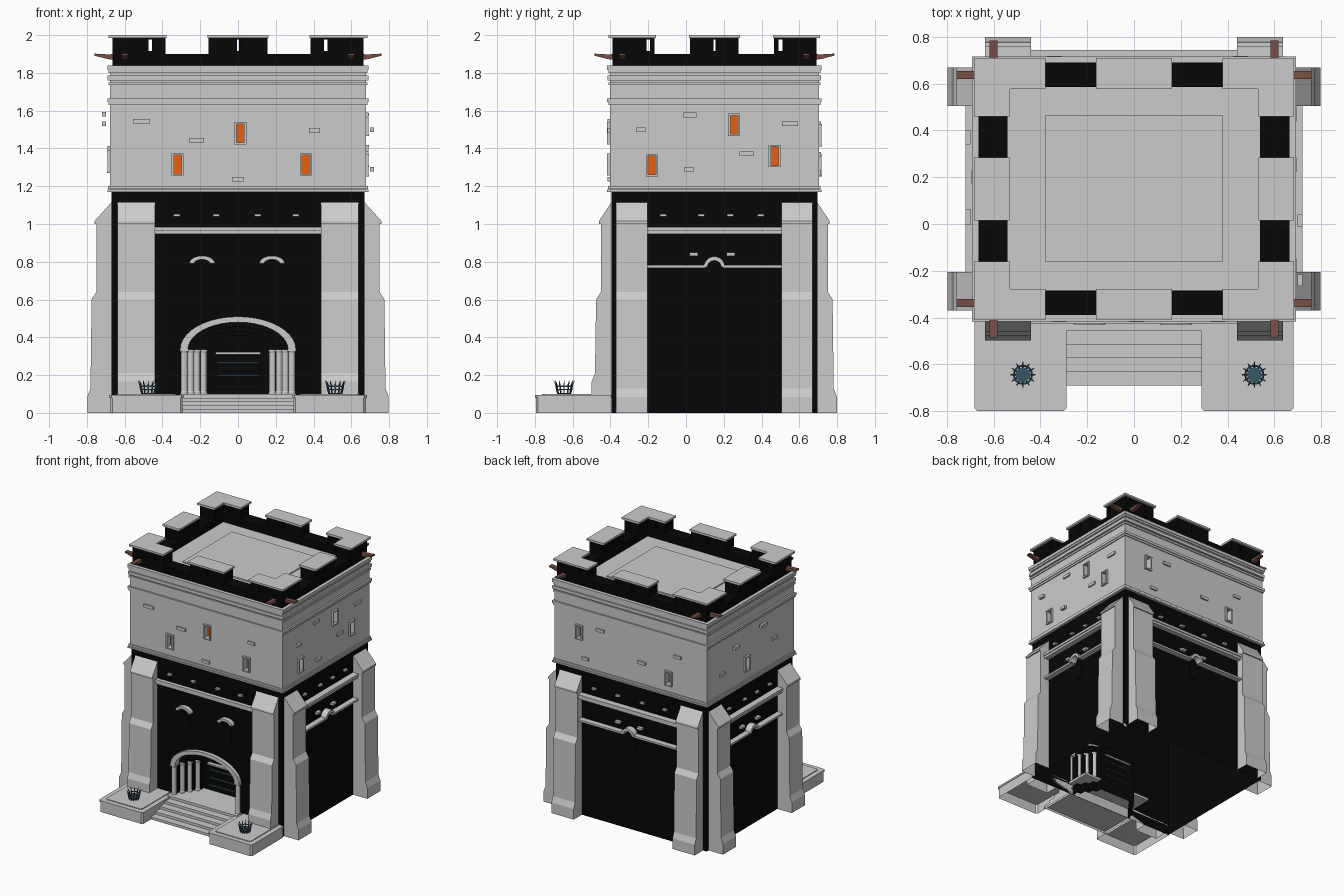
import bpy, bmesh, math
from mathutils import Vector

if "Cube" in bpy.data.objects:
    bpy.data.objects.remove(bpy.data.objects["Cube"])

HX, HY, CY = 0.67, 0.545, 0.15      # lower wall half sizes and centre in y
FRONT, RIGHT, BACK, LEFT = range(4)


def material(name, col):
    m = bpy.data.materials.new(name)
    m.diffuse_color = (*col, 1)
    m.use_nodes = True
    m.node_tree.nodes["Principled BSDF"].inputs["Base Color"].default_value = m.diffuse_color
    return m


BLACK = material("dark_stone", (0.002, 0.002, 0.002))
ORANGE = material("lit_window", (0.8, 0.12, 0.005))
BROWN = material("copper", (0.19, 0.08, 0.06))
BLUE = material("iron", (0.04, 0.09, 0.13))


def at(side, u, d, z):
    """Point on a wall: u to the right seen from outside, d outwards, z up."""
    if side == FRONT: return Vector((u, CY - HY - d, z))
    if side == RIGHT: return Vector((HX + d, CY + u, z))
    if side == BACK: return Vector((-u, CY + HY + d, z))
    return Vector((-HX - d, CY - u, z))


def loft(bm, loops, closed=True, caps=True):
    rows = [[bm.verts.new(p) for p in l] for l in loops]
    n = len(rows[0])
    for a, b in zip(rows, rows[1:]):
        for i in range(n if closed else n - 1):
            j = (i + 1) % n
            bm.faces.new((a[i], a[j], b[j], b[i]))
    if caps:
        bm.faces.new(rows[0][::-1])
        bm.faces.new(rows[-1])


def box(bm, x0, x1, y0, y1, z0, z1):
    loft(bm, [[Vector(p) for p in ((x0, y0, z), (x1, y0, z), (x1, y1, z), (x0, y1, z))] for z in (z0, z1)])


def wbox(bm, side, u0, u1, d0, d1, z0, z1):
    a, b = at(side, u0, d0, z0), at(side, u1, d1, z1)
    box(bm, min(a.x, b.x), max(a.x, b.x), min(a.y, b.y), max(a.y, b.y), z0, z1)


def block(bm, side, u, z, w, h, d0, d1):
    wbox(bm, side, u - w / 2, u + w / 2, d0, d1, z - h / 2, z + h / 2)


def cyl(bm, x, y, rz, n=12):
    loft(bm, [[Vector((x + r * math.cos(2 * math.pi * i / n), y + r * math.sin(2 * math.pi * i / n), z))
               for i in range(n)] for r, z in rz])


def arch(bm, side, u, z, ow, oh, iw, ih, d0, d1, n=14):
    loops = []
    for i in range(n + 1):
        c, s = math.cos(math.pi * i / n), math.sin(math.pi * i / n)
        o, q = (u - ow * c, z + oh * s), (u - iw * c, z + ih * s)
        loops.append([at(side, p[0], d, p[1]) for p, d in ((o, d0), (o, d1), (q, d1), (q, d0))])
    loft(bm, loops)


def finish(name, bm, mat=None):
    bmesh.ops.recalc_face_normals(bm, faces=bm.faces)
    # parts standing on the ground are open below
    low = [f for f in bm.faces if all(v.co.z < 1e-4 for v in f.verts)]
    bmesh.ops.delete(bm, geom=low, context='FACES')
    me = bpy.data.meshes.new(name)
    bm.to_mesh(me)
    bm.free()
    ob = bpy.data.objects.new(name, me)
    bpy.context.collection.objects.link(ob)
    if mat: me.materials.append(mat)
    return ob


new = bmesh.new

# lower walls, open below, with a stepped arched doorway in the front
bm = new()
loft(bm, [[at(FRONT, HX, 0, z), at(BACK, -HX, 0, z), at(BACK, HX, 0, z), at(FRONT, -HX, 0, z)]
          for z in (0, 1.17)], closed=False, caps=False)


def doorway(w, h, d):
    arc = [at(FRONT, -w * math.cos(math.pi * i / 14), d, 0.33 + h * math.sin(math.pi * i / 14)) for i in range(15)]
    return [at(FRONT, -w, d, 0)] + arc + [at(FRONT, w, d, 0)]


steps = [(0.27, 0.15), (0.235, 0.125), (0.2, 0.1), (0.165, 0.08)]
loops = [doorway(w, h, d) for i, (w, h) in enumerate(steps) for d in (-0.05 * i, -0.05 * i - 0.05)]
loft(bm, loops, closed=False, caps=False)
bm.faces.new([bm.verts.new(p) for p in loops[-1]])
wall = [at(FRONT, HX, 0, 0), at(FRONT, HX, 0, 1.17), at(FRONT, -HX, 0, 1.17), at(FRONT, -HX, 0, 0)]
bm.faces.new([bm.verts.new(p) for p in loops[0] + wall])
bmesh.ops.remove_doubles(bm, verts=bm.verts, dist=1e-5)
finish("lower_walls", bm, BLACK)

# buttresses, two per side, open at the back
bm = new()
for side in range(4):
    u0, u1 = (0.44, 0.637) if side % 2 == 0 else (0.355, 0.52)
    k = 0.024 if side % 2 == 0 else 0.0
    b = 0.08 if side == FRONT else 0.0
    prof = [(0, 0), (0.128 - k, 0), (0.128 - k, 0.085 + b), (0.111 - k, 0.13 + b), (0.105 - k, 0.6),
            (0.08 - k, 0.64), (0.08 - k, 1.0), (0.09 - k, 1.0), (0.09 - k, 1.015), (0.0, 1.115)]
    for s in (-1, 1):
        loft(bm, [[at(side, s * u, d, z) for d, z in prof] for u in (u0, u1)], closed=False)
finish("buttresses", bm)

# dark panels, string courses and little window hoods between the buttresses
dark, grey = new(), new()
for side in range(4):
    w = 0.44 if side % 2 == 0 else 0.357
    o = 0.0 if side == FRONT else 0.02
    wbox(grey, side, -w, w, -0.001, 0.03 + o, 0.965, 0.985)
    wbox(grey, side, -w, w, -0.001, 0.022 + o, 0.947, 0.965)
    for u in ((-0.325, -0.115, 0.105, 0.305) if side % 2 == 0 else (-0.27, -0.07, 0.085, 0.245)):
        block(grey, side, u, 1.047, 0.034, 0.014, -0.001, 0.02)
    if side == FRONT:
        for u in (-0.19, 0.18):
            arch(grey, side, u, 0.79, 0.068, 0.042, 0.042, 0.022, -0.001, 0.035)
            block(dark, side, u, 0.71, 0.09, 0.14, -0.001, 0.006)
    else:
        arch(grey, side, 0, 0.772, 0.056, 0.056, 0.036, 0.034, -0.001, 0.05)
        block(dark, side, 0, 0.7, 0.07, 0.14, -0.001, 0.006)
        for s in (-1, 1):
            wbox(grey, side, s * 0.046, s * w, -0.001, 0.045, 0.768, 0.783)
            block(grey, side, s * 0.098 - 0.01, 0.84, 0.045, 0.018, -0.001, 0.025)
finish("dark_slits", dark, BLACK)
finish("string_courses_and_hoods", grey)

# upper storey, its mouldings and the roof slab
bm = new()
box(bm, -HX - 0.008, HX + 0.008, CY - HY - 0.008, CY + HY + 0.008, 1.17, 1.81)
upper = finish("upper_storey", bm)
bm = new()
for z0, z1, d in ((1.17, 1.182, 0.022), (1.186, 1.2, 0.017), (1.63, 1.645, 0.016),
                  (1.645, 1.665, 0.022), (1.735, 1.75, 0.016), (1.76, 1.785, 0.02), (1.8, 1.815, 0.016),
                  (1.815, 1.84, 0.022)):
    box(bm, -HX - d, HX + d, CY - HY - d, CY + HY + d, z0, z1)
box(bm, -0.38, 0.38, -0.16, 0.465, 1.83, 1.85)
finish("mouldings_and_roof", bm)

# recessed lit windows and scattered raised stones
WINDOWS = [[(-0.32, 1.315), (0.012, 1.48), (0.36, 1.315)], [(-0.33, 1.31), (0.105, 1.525), (0.32, 1.36)],
           [(-0.455, 1.47), (0.34, 1.31)], [(-0.05, 1.33)]]
STONES = [[(-0.51, 1.545, 0.09), (-0.22, 1.443, 0.08), (0.405, 1.495, 0.06), (0.0, 1.238, 0.065)],
          [(-0.39, 1.5, 0.05), (-0.13, 1.577, 0.07), (-0.135, 1.29, 0.05), (0.17, 1.372, 0.075), (0.4, 1.53, 0.085)],
          [(-0.27, 1.53, 0.07), (-0.4, 1.27, 0.06), (0.1, 1.37, 0.07), (0.42, 1.5, 0.06)],
          [(-0.36, 1.36, 0.06), (-0.22, 1.53, 0.06), (0.12, 1.58, 0.07), (0.3, 1.4, 0.06)]]
frames, panes, stones, holes = new(), new(), new(), new()
for side in range(4):
    for u, z in WINDOWS[side]:
        for s in (-1, 1):
            block(frames, side, u + s * 0.026, z, 0.012, 0.112, 0, 0.022)
            block(frames, side, u, z + s * 0.054, 0.064, 0.01, 0, 0.024)
        block(panes, side, u, z, 0.04, 0.098, -0.035, -0.025)
        block(holes, side, u, z, 0.04, 0.098, -0.04, 0.05)
    for u, z, w in STONES[side]:
        d = 0.03 if (side == LEFT and z > 1.5) or (side == RIGHT and z in (1.5, 1.29)) else 0.0
        block(stones, side, u, z, w, 0.024, d, d + 0.02)
finish("window_frames", frames)
finish("window_panes", panes, ORANGE)
finish("raised_stones", stones)
cutter = finish("window_cutter", holes)
cutter.hide_render = True
cutter.hide_viewport = True
cut = upper.modifiers.new("windows", 'BOOLEAN')
cut.operation, cut.solver, cut.object = 'DIFFERENCE', 'EXACT', cutter
bpy.context.view_layer.objects.active = upper
bpy.ops.object.modifier_apply(modifier=cut.name)
bpy.data.objects.remove(cutter)

# parapet with slotted merlons and stone caps
wallbm, caps = new(), new()


def merlon(side, u0, u1, slot, d0):
    u0, u1 = min(u0, u1), max(u0, u1)
    a, b = slot - 0.01, slot + 0.01
    for l, r, z0, z1 in ((u0, a, 1.9, 1.985), (b, u1, 1.9, 1.985), (a, b, 1.9, 1.915), (a, b, 1.977, 1.985)):
        wbox(wallbm, side, l, r, d0, -0.005, z0, z1)


for side in range(4):
    even = side % 2 == 0
    end, d0, mid, inner, slot = (0.665, -0.11, 0.155, 0.385, 0.465) if even else (0.54, -0.13, 0.128, 0.317, 0.35)
    wbox(wallbm, side, -end, end, d0, -0.005, 1.84, 1.9)
    merlon(side, -mid, mid, 0.005, d0)
    for s in (-1, 1):
        merlon(side, s * inner, s * end, s * slot, d0)
    wbox(caps, side, -mid - 0.007, mid + 0.007, d0 - 0.008, 0.014, 1.985, 2.0)
L_CAP = [(0.378, 0.428), (0.378, 0.56), (0.685, 0.56), (0.685, 0.31), (0.53, 0.31), (0.53, 0.428)]
for sx in (-1, 1):
    for sy in (-1, 1):
        loft(caps, [[Vector((sx * x, CY + sy * y, z)) for x, y in L_CAP] for z in (1.985, 2.0)])
finish("parapet", wallbm, BLACK)
finish("merlon_caps", caps)

# tapering water spouts at the corners
bm = new()
for side in range(4):
    for s in (-1, 1):
        u = s * (0.6 if side % 2 == 0 else 0.487)
        loft(bm, [[at(side, u + a, d, z) for a, z in ((-0.017, z0), (0.017, z0), (0.017, z1), (-0.017, z1))]
                  for d, z0, z1 in ((-0.03, 1.868, 1.9), (0.02, 1.873, 1.898), (0.09, 1.891, 1.902))])
finish("water_spouts", bm, BROWN)

# door surround: arch ring, shafts, lintel and iron straps
bm = new()
arch(bm, FRONT, 0, 0.335, 0.307, 0.175, 0.265, 0.145, -0.02, 0.03, 20)
for s in (-1, 1):
    wbox(bm, FRONT, s * 0.262, s * 0.308, -0.02, 0.03, 0.325, 0.338)
wbox(bm, FRONT, -0.12, 0.12, -0.21, -0.17, 0.31, 0.322)
finish("door_arch", bm)
bm = new()
for s in (-1, 1):
    for u, d in ((0.285, 0.012), (0.25, -0.045), (0.217, -0.095), (0.182, -0.145)):
        cyl(bm, s * u, CY - HY - d, [(0.02, 0.09), (0.02, 0.11), (0.017, 0.115), (0.017, 0.32), (0.02, 0.325), (0.02, 0.335)])
finish("door_shafts", bm)
bm = new()
for z in (0.14, 0.2, 0.265):
    block(bm, FRONT, 0, z, 0.22, 0.007, -0.21, -0.185)
finish("door_straps", bm, BLUE)

# stairs and flanking platforms
bm = new()
for i in range(5):
    box(bm, -0.31, 0.31, -0.69 + 0.058 * i, -0.2 if i == 4 else -0.395, 0.02 * i, 0.02 * i + 0.02)
finish("stairs", bm)
bm = new()
for s in (-1, 1):
    for g, z0, z1 in ((-0.005, 0, 0.08), (0.0, 0.08, 0.094), (-0.038, 0.094, 0.1)):
        x0, x1, y0, c = 0.288 - g, 0.682 + g, -0.8 - g, 0.012
        loft(bm, [[Vector((s * x, y, z)) for x, y in ((x0, -0.395), (x0, y0 + c), (x0 + c, y0), (x1 - c, y0),
                                                     (x1, y0 + c), (x1, -0.395))] for z in (z0, z1)])
finish("platforms", bm)

# iron fire baskets
bm = new()
for cx in (-0.475, 0.515):
    cy = -0.645
    cyl(bm, cx, cy, [(0.026, 0.098), (0.032, 0.106)])
    for z, r in ((0.12, 0.04), (0.138, 0.043)):
        loft(bm, [[Vector((cx + q * math.cos(t), cy + q * math.sin(t), h)) for q, h in
                   ((r - 0.005, z), (r, z), (r, z + 0.006), (r - 0.005, z + 0.006))]
                  for t in [2 * math.pi * i / 16 for i in range(17)]], caps=False)
    for i in range(12):
        a = 2 * math.pi * i / 12
        o, t = Vector((math.cos(a), math.sin(a), 0)), Vector((-math.sin(a), math.cos(a), 0))
        loft(bm, [[Vector((cx, cy, z)) + o * (r + p * w) + t * (q * w) for p, q in ((-1, -1), (1, -1), (1, 1), (-1, 1))]
                  for r, z, w in ((0.034, 0.1, 0.003), (0.041, 0.125, 0.003), (0.045, 0.15, 0.003), (0.055, 0.172, 0.001))])
finish("fire_baskets", bm, BLUE)
